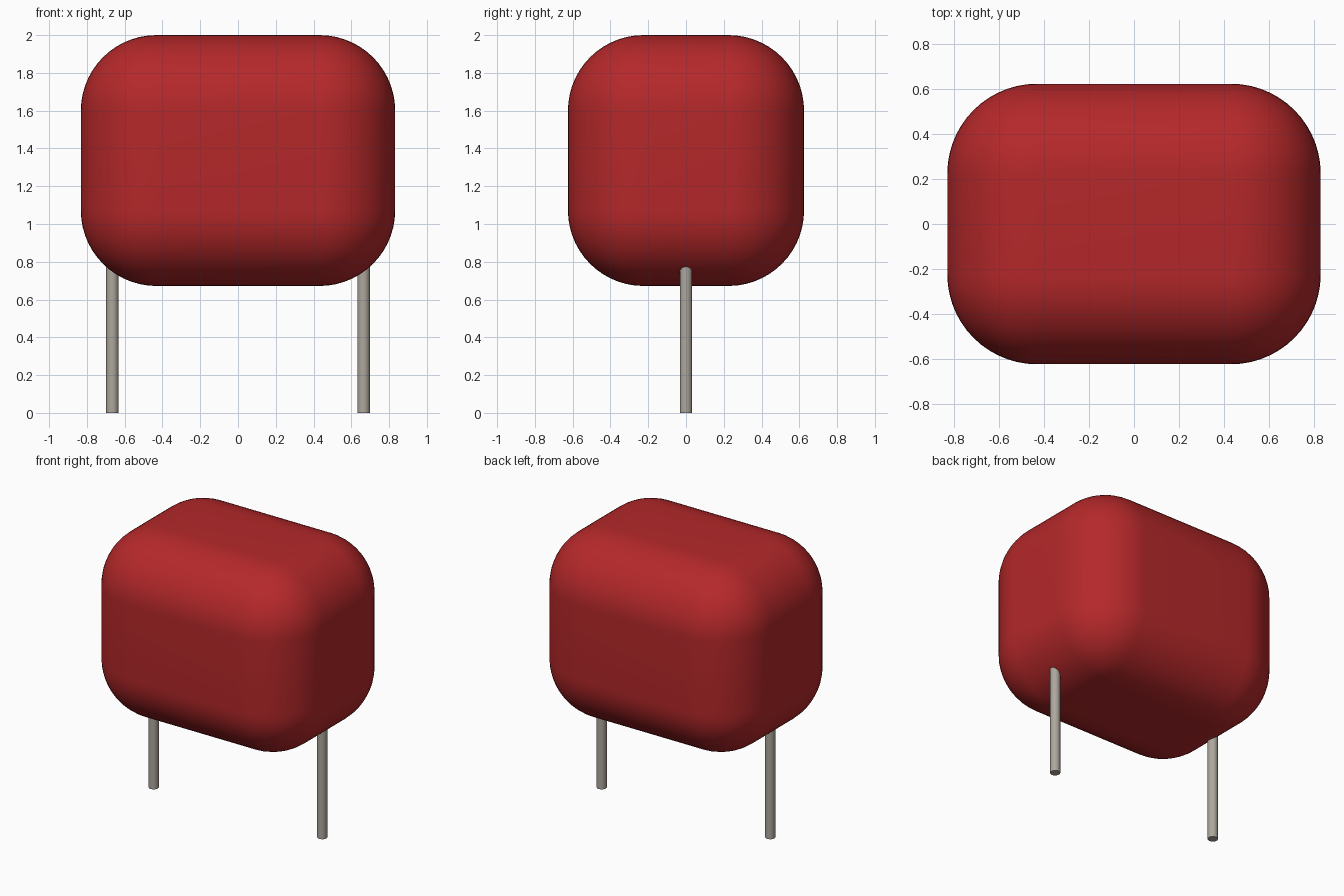
import bpy, bmesh, math
from mathutils import Matrix, Vector

cube = bpy.data.objects.get("Cube")
if cube:
    bpy.data.objects.remove(cube, do_unlink=True)


def make_material(name, rgb, roughness):
    mat = bpy.data.materials.new(name)
    mat.use_nodes = True
    mat.diffuse_color = (*rgb, 1)
    bsdf = mat.node_tree.nodes["Principled BSDF"]
    bsdf.inputs["Base Color"].default_value = (*rgb, 1)
    bsdf.inputs["Roughness"].default_value = roughness
    return mat


def finish(name, bm, mat, angle):
    mesh = bpy.data.meshes.new(name)
    bm.to_mesh(mesh)
    bm.free()
    mesh.materials.append(mat)
    obj = bpy.data.objects.new(name, mesh)
    bpy.context.collection.objects.link(obj)
    bpy.ops.object.select_all(action='DESELECT')
    obj.select_set(True)
    bpy.context.view_layer.objects.active = obj
    bpy.ops.object.shade_smooth_by_angle(angle=math.radians(angle))
    return obj


red = make_material("red coating", (0.46, 0.021, 0.023), 0.5)
grey = make_material("grey metal", (0.42, 0.385, 0.335), 0.5)

# Body: box with generously rounded edges and corners
WIDTH, DEPTH, BOTTOM, TOP, RADIUS = 1.664, 1.25, 0.672, 2.0, 0.4
bm = bmesh.new()
bmesh.ops.create_cube(bm, size=1)
bmesh.ops.scale(bm, vec=Vector((WIDTH, DEPTH, TOP - BOTTOM)), verts=bm.verts)
bmesh.ops.translate(bm, vec=Vector((0, 0, (TOP + BOTTOM) / 2)), verts=bm.verts)
bmesh.ops.bevel(bm, geom=bm.edges[:], offset=RADIUS, offset_type='OFFSET',
                segments=14, profile=0.5, affect='EDGES')
finish("body", bm, red, 40)

# Wire legs: thin rods that run up into the body
LEG_X, LEG_R, LEG_TOP = 0.665, 0.033, 0.9
for side, x in (("left", LEG_X), ("right", -LEG_X)):
    bm = bmesh.new()
    bmesh.ops.create_cone(bm, cap_ends=True, segments=24, radius1=LEG_R, radius2=LEG_R,
                          depth=LEG_TOP, matrix=Matrix.Translation((x, 0, LEG_TOP / 2)))
    finish(side + "_leg", bm, grey, 40)
